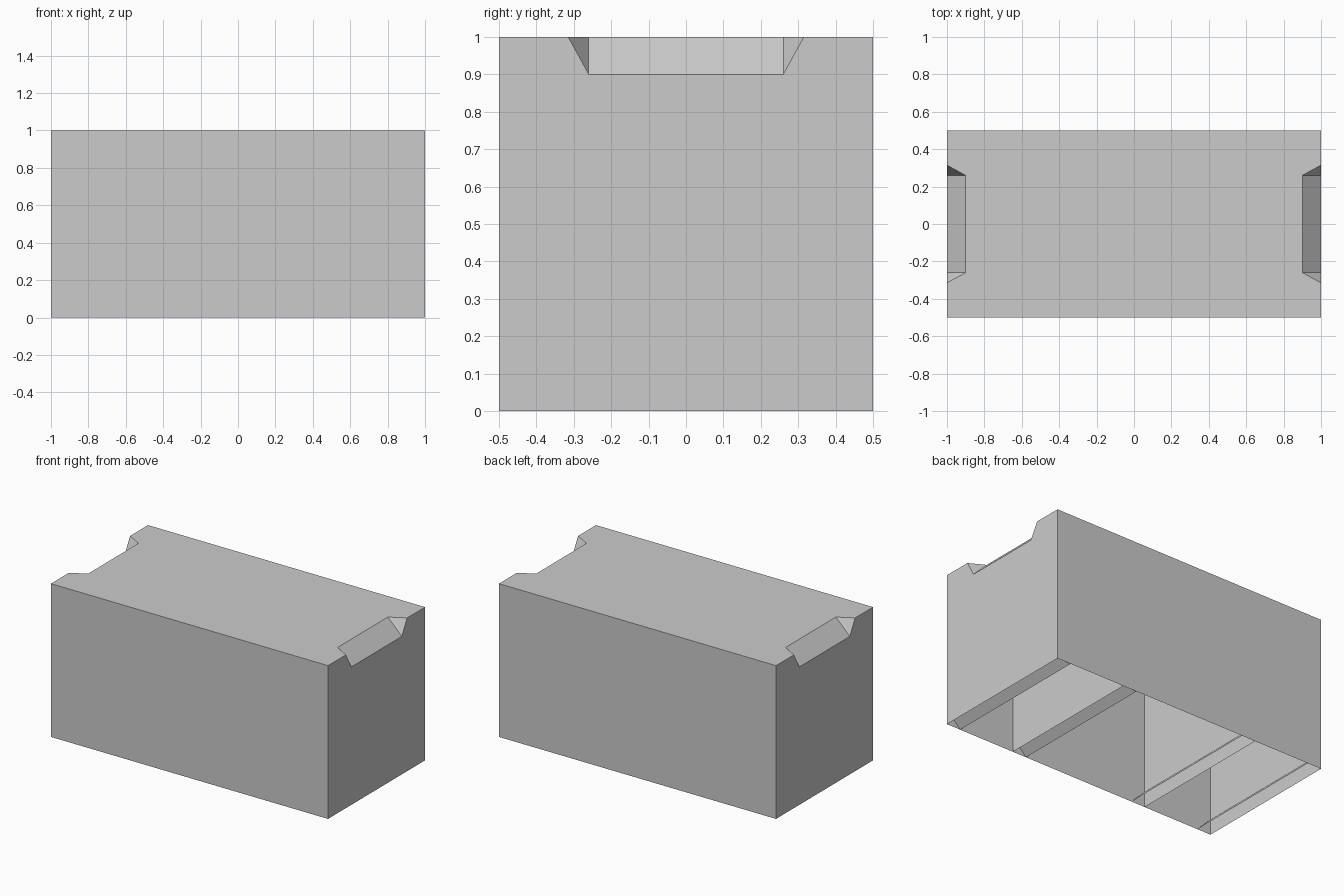
import bpy

if "Cube" in bpy.data.objects:
    bpy.data.objects.remove(bpy.data.objects["Cube"])


def mirrored(name, faces, axes):
    """Make a sheet from a few polygons and mirror it across the given axes."""
    verts, polys = [], []
    for face in faces:
        ids = []
        for point in face:
            if point not in verts:
                verts.append(point)
            ids.append(verts.index(point))
        polys.append(ids)
    mesh = bpy.data.meshes.new(name)
    mesh.from_pydata(verts, [], polys)
    obj = bpy.data.objects.new(name, mesh)
    bpy.context.collection.objects.link(obj)
    mod = obj.modifiers.new("mirror", 'MIRROR')
    mod.use_axis = axes
    mod.merge_threshold = 0.0005
    return obj


X, Y, Z = 1.0, 0.5, 1.0        # half length, half depth, height
C = 0.1                        # notch and lip size
N_IN, N_OUT = 0.26, 0.315      # notch half widths

# Corners of the grip notch in one quarter of the block
ramp_top = (X - C, N_IN, Z)
ramp_low = (X, N_IN, Z - C)
rim = (X, N_OUT, Z)
mid_top = (X - C, 0, Z)
mid_low = (X, 0, Z - C)

# Outer shell, open underneath, with a notch at each end of the top
mirrored("outer_shell", [
    [(0, 0, Z), mid_top, ramp_top, rim, (X, Y, Z), (0, Y, Z)],
    [(X, 0, 0), (X, Y, 0), (X, Y, Z), rim, ramp_low, mid_low],
    [(X, Y, 0), (0, Y, 0), (0, Y, Z), (X, Y, Z)],
    [mid_top, mid_low, ramp_low, ramp_top],
    [rim, ramp_top, ramp_low],
], (True, True, False))

# Upright partitions dividing the hollow inside
mirrored("partition", [
    [(0.5, -Y, 0), (0.5, Y, 0), (0.5, Y, Z), (0.5, -Y, Z)],
], (True, False, False))

# Sloped lips along the lower edge of the end walls and partitions
for name, x in (("end_lip", X), ("partition_lip", 0.5)):
    mirrored(name, [
        [(x, -Y, C), (x - C, -Y, 0), (x - C, Y, 0), (x, Y, C)],
    ], (True, False, False))
